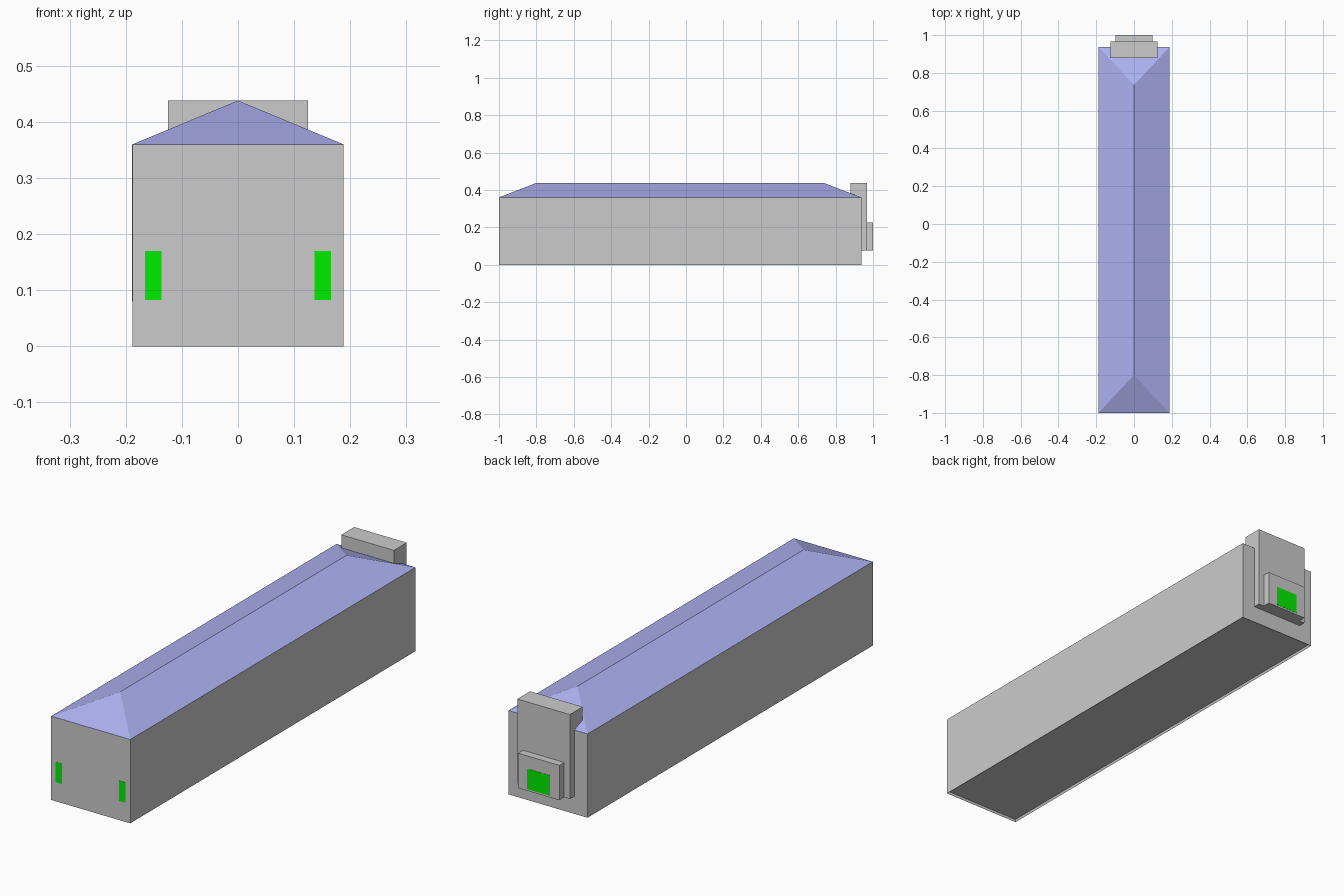
import bpy, bmesh

if "Cube" in bpy.data.objects:
    bpy.data.objects.remove(bpy.data.objects["Cube"])

HALF_W, FRONT, BACK = 0.188, -1.0, 0.937
EAVE, RIDGE, HIP = 0.36, 0.438, 0.201


def material(name, rgb):
    mat = bpy.data.materials.new(name)
    mat.diffuse_color = (*rgb, 1)
    mat.use_nodes = True
    mat.node_tree.nodes["Principled BSDF"].inputs["Base Color"].default_value = mat.diffuse_color
    return mat


def add_object(name, bm, mat=None):
    bmesh.ops.recalc_face_normals(bm, faces=bm.faces)
    mesh = bpy.data.meshes.new(name)
    bm.to_mesh(mesh)
    bm.free()
    obj = bpy.data.objects.new(name, mesh)
    bpy.context.collection.objects.link(obj)
    if mat:
        mesh.materials.append(mat)
    return obj


def box_mesh(x0, x1, y0, y1, z0, z1):
    bm = bmesh.new()
    bmesh.ops.create_cube(bm, size=1)
    bmesh.ops.scale(bm, vec=(x1 - x0, y1 - y0, z1 - z0), verts=bm.verts)
    bmesh.ops.translate(bm, vec=((x0 + x1) / 2, (y0 + y1) / 2, (z0 + z1) / 2), verts=bm.verts)
    return bm


def box(name, *bounds, mat=None):
    return add_object(name, box_mesh(*bounds), mat)


roof_blue = material("roof_blue", (0.42, 0.44, 0.88))
window_green = material("window_green", (0.0, 0.85, 0.0))

# Long hall with a slightly recessed floor
hall = box_mesh(-HALF_W, HALF_W, FRONT, BACK, 0, EAVE)
hall.normal_update()
floor = [f for f in hall.faces if f.normal.z < -0.5]
bmesh.ops.inset_region(hall, faces=floor, thickness=0.006)
bmesh.ops.translate(hall, vec=(0, 0, 0.01), verts=floor[0].verts)
add_object("hall", hall)

# Hipped roof: eave rectangle rising to a ridge line
roof = bmesh.new()
a, b, c, d = [roof.verts.new((x, y, EAVE)) for x, y in
              ((-HALF_W, FRONT), (HALF_W, FRONT), (HALF_W, BACK), (-HALF_W, BACK))]
r0 = roof.verts.new((0, FRONT + HIP, RIDGE))
r1 = roof.verts.new((0, BACK - HIP, RIDGE))
for face in ((a, b, r0), (b, c, r1, r0), (c, d, r1), (d, a, r0, r1), (d, c, b, a)):
    roof.faces.new(face)
add_object("hip_roof", roof, roof_blue)

# Stepped rear tower
box("rear_tower", -0.125, 0.125, 0.88, 0.967, 0.075, RIDGE)
box("rear_porch", -0.098, 0.098, 0.96, 1.0, 0.075, 0.225)

# Windows
for side, x in (("left", -0.151), ("right", 0.151)):
    box(f"front_window_{side}", x - 0.015, x + 0.015, FRONT - 0.001, FRONT + 0.002,
        0.083, 0.17, mat=window_green)
box("rear_window", -0.054, 0.054, 0.998, 1.001, 0.083, 0.17, mat=window_green)

# Thin wall seam on the left side
box("wall_seam", -HALF_W - 0.001, -HALF_W + 0.002, 0.522, 0.527, 0.08, EAVE)
